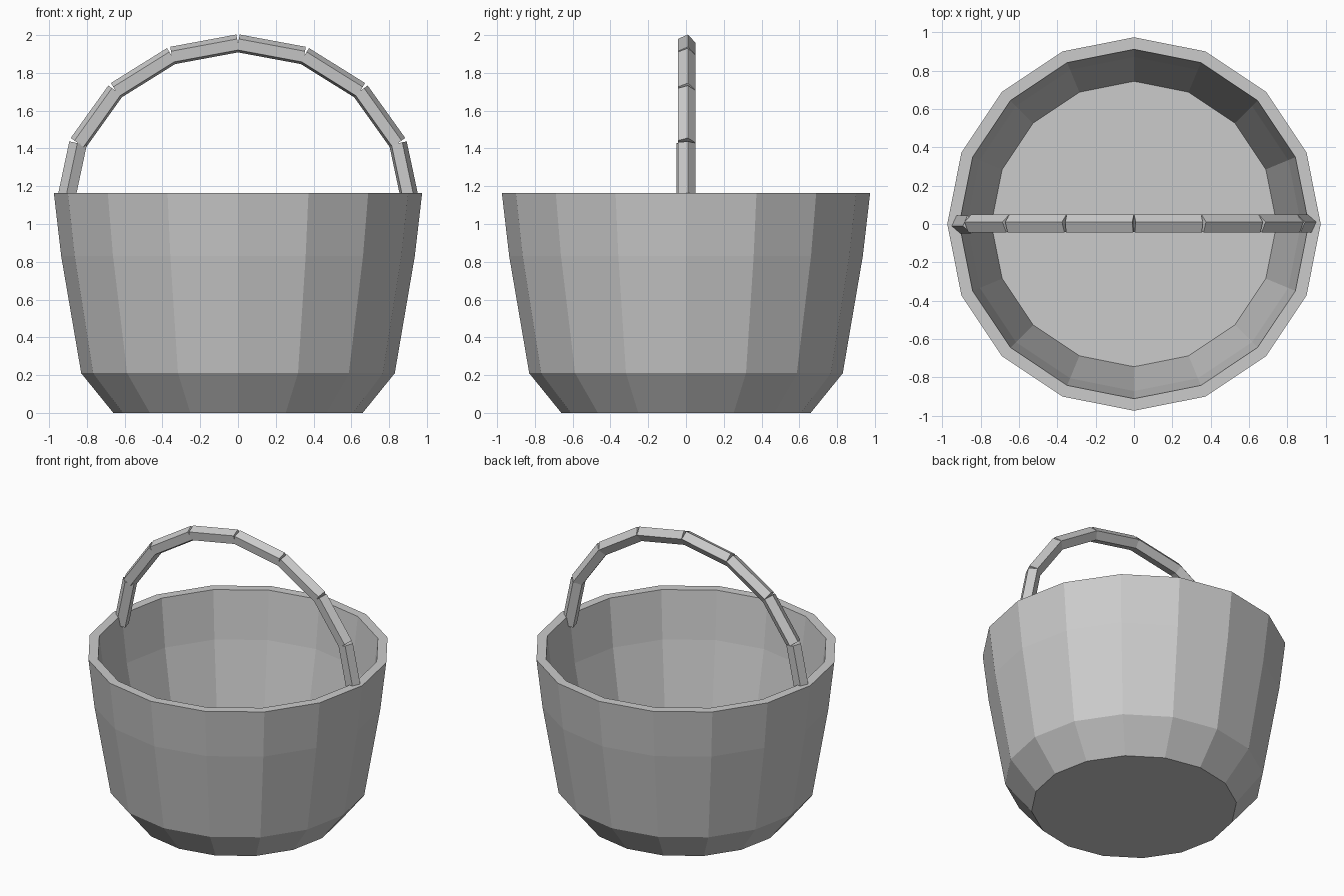
import bpy, bmesh, math
from mathutils import Vector

cube = bpy.data.objects.get("Cube")
if cube:
    bpy.data.objects.remove(cube, do_unlink=True)

grey = bpy.data.materials.new("plain_grey")
grey.use_nodes = True
colour = (0.6, 0.6, 0.6, 1)
grey.diffuse_color = colour
grey.node_tree.nodes["Principled BSDF"].inputs["Base Color"].default_value = colour


def skin_rings(name, rings):
    """Join equal rings of points with quads and cap both ends."""
    bm = bmesh.new()
    loops = [[bm.verts.new(p) for p in ring] for ring in rings]
    n = len(loops[0])
    for a, b in zip(loops, loops[1:]):
        for i in range(n):
            j = (i + 1) % n
            bm.faces.new((a[i], a[j], b[j], b[i]))
    bm.faces.new(loops[0])
    bm.faces.new(loops[-1])
    bmesh.ops.recalc_face_normals(bm, faces=bm.faces)
    mesh = bpy.data.meshes.new(name)
    bm.to_mesh(mesh)
    bm.free()
    mesh.materials.append(grey)
    obj = bpy.data.objects.new(name, mesh)
    bpy.context.collection.objects.link(obj)
    return obj


def circle(radius, z, sides=16):
    turn = math.tau / sides
    return [(radius * math.cos(i * turn), radius * math.sin(i * turn), z)
            for i in range(sides)]


# Bucket: outer wall up, over the rim, down to the inner floor
profile = [(0.66, 0), (0.83, 0.21), (0.936, 0.83), (0.975, 1.165),
           (0.912, 1.165), (0.872, 0.83), (0.745, 0.18)]
skin_rings("bucket", [circle(r, z) for r, z in profile])


# Handle: straight five-sided rods end to end along an arch
def arch_point(step):
    a = math.pi * step / 8
    return Vector((0.915 * math.cos(a), 0, 1.1 + 0.855 * math.sin(a)))


for step in range(8):
    start, end = arch_point(step), arch_point(step + 1)
    along = (end - start).normalized()
    side = Vector((0, 1, 0))
    outward = side.cross(along)
    if outward.dot(start + end - Vector((0, 0, 2.2))) < 0:
        outward.negate()
    # the last rod is rolled the opposite way
    roll = math.radians(-12 if step == 7 else 12)
    section = []
    for k in range(5):
        a = roll + k * math.tau / 5
        section.append(0.05 * (outward * math.cos(a) + side * math.sin(a)))
    skin_rings(f"handle_rod_{step + 1}",
               [[p + s for s in section] for p in (start, end)])
